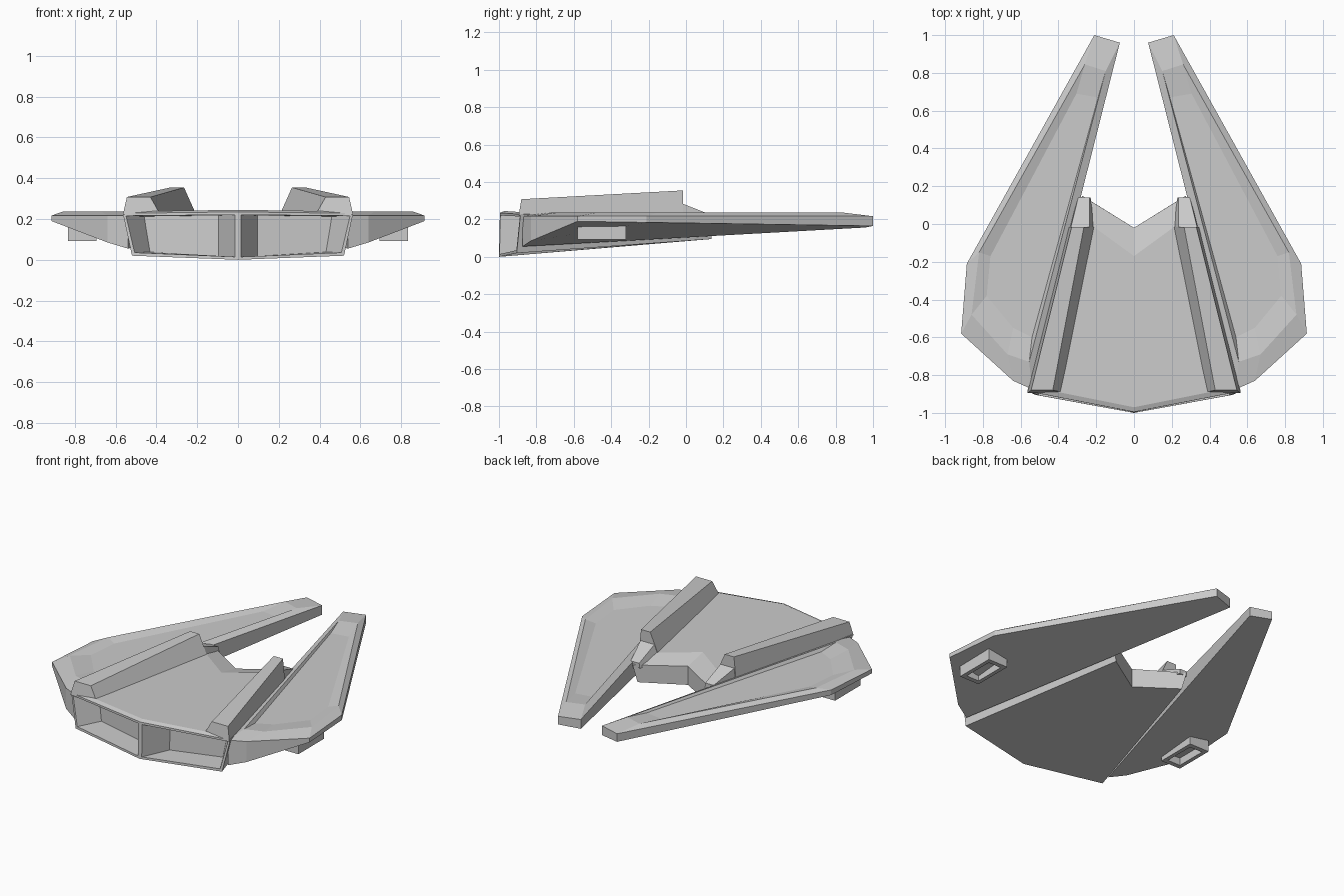
import bpy, bmesh
from mathutils import Vector

if "Cube" in bpy.data.objects:
    bpy.data.objects.remove(bpy.data.objects["Cube"])


def loft(name, rings, mirror=True, edit=None):
    """Skin equal-length rings with quads, cap both ends, optionally mirror across x."""
    bm = bmesh.new()
    vs = [[bm.verts.new(p) for p in r] for r in rings]
    n = len(vs[0])
    for a, b in zip(vs, vs[1:]):
        for i in range(n):
            j = (i + 1) % n
            bm.faces.new((a[i], a[j], b[j], b[i]))
    bm.faces.new(vs[0][::-1])
    bm.faces.new(vs[-1])
    bmesh.ops.recalc_face_normals(bm, faces=bm.faces)
    if edit:
        edit(bm)
    me = bpy.data.meshes.new(name)
    bm.to_mesh(me)
    bm.free()
    ob = bpy.data.objects.new(name, me)
    bpy.context.collection.objects.link(ob)
    if mirror:
        m = ob.modifiers.new("Mirror", 'MIRROR')
        m.use_axis = (True, False, False)
        m.use_mirror_merge = False
    return ob


def flat(pts, z):
    return [(x, y, z) for x, y in pts]


def symmetric(front, corner, back, notch):
    """Six-point hull outline from its right half."""
    flip = lambda p: (-p[0], p[1], p[2])
    return [front, corner, back, notch, flip(back), flip(corner)]


# Wings: wedge underside, bevelled rim and shallow recessed top panel
outline = [(0.075, 0.96), (0.21, 1.0), (0.885, -0.21), (0.915, -0.58), (0.64, -0.83), (0.54, -0.875)]
under_z = [0.157, 0.165, 0.184, 0.19, 0.085, 0.055]
rim = [(0.15, 0.81), (0.26, 0.845), (0.82, -0.15), (0.86, -0.48), (0.67, -0.69), (0.555, -0.73)]
panel = [(0.19, 0.67), (0.305, 0.69), (0.76, -0.17), (0.78, -0.38), (0.64, -0.55), (0.54, -0.60)]
loft("wing", [
    [(x, y, z) for (x, y), z in zip(outline, under_z)],
    flat(outline, 0.217), flat(rim, 0.236), flat(panel, 0.22)])


# Hull: V-nosed body with notch at the back and two tapered bays in the front
def cut_bays(bm):
    bm.normal_update()
    faces = [f for f in bm.faces if f.normal.y < -0.8]
    bmesh.ops.inset_individual(bm, faces=faces, thickness=0.02)
    for f in bmesh.ops.extrude_discrete_faces(bm, faces=faces)['faces']:
        c = f.calc_center_median()
        for v in f.verts:
            d = v.co - c
            v.co = c + Vector((d.x * 0.68, d.y * 0.68 + 0.15, d.z * 0.97))


loft("hull", [
    symmetric((0, -1, 0), (0.52, -0.905, 0.02), (0.25, 0.135, 0.095), (0, -0.02, 0.085)),
    symmetric((0, -0.995, 0.235), (0.565, -0.885, 0.228), (0.275, 0.15, 0.205), (0, -0.02, 0.205)),
    symmetric((0, -0.97, 0.245), (0.50, -0.87, 0.238), (0.22, -0.01, 0.238), (0, -0.17, 0.238))],
    mirror=False, edit=cut_bays)

# Raised strakes along both hull edges
loft("strake", [
    [(0.38, -0.89, 0.22), (0.43, -0.88, 0.308), (0.545, -0.88, 0.308), (0.565, -0.895, 0.22)],
    [(0.20, -0.015, 0.21), (0.265, -0.015, 0.355), (0.33, -0.015, 0.355), (0.345, -0.015, 0.21)]])

# Sloping fairings behind the strakes
loft("strake_fairing", [
    [(0.20, -0.02, 0.2), (0.235, -0.02, 0.285), (0.335, -0.02, 0.285), (0.34, -0.02, 0.2)],
    [(0.23, 0.14, 0.19), (0.235, 0.14, 0.222), (0.295, 0.14, 0.222), (0.30, 0.14, 0.19)]])


# Hollow pods under the wings
def rect(x0, x1, y0, y1, z):
    return [(x0, y0, z), (x1, y0, z), (x1, y1, z), (x0, y1, z)]


loft("underwing_pod", [
    rect(0.695, 0.835, -0.58, -0.32, 0.205),
    rect(0.695, 0.835, -0.58, -0.32, 0.092),
    rect(0.72, 0.81, -0.55, -0.35, 0.092),
    rect(0.72, 0.81, -0.55, -0.35, 0.14)])
